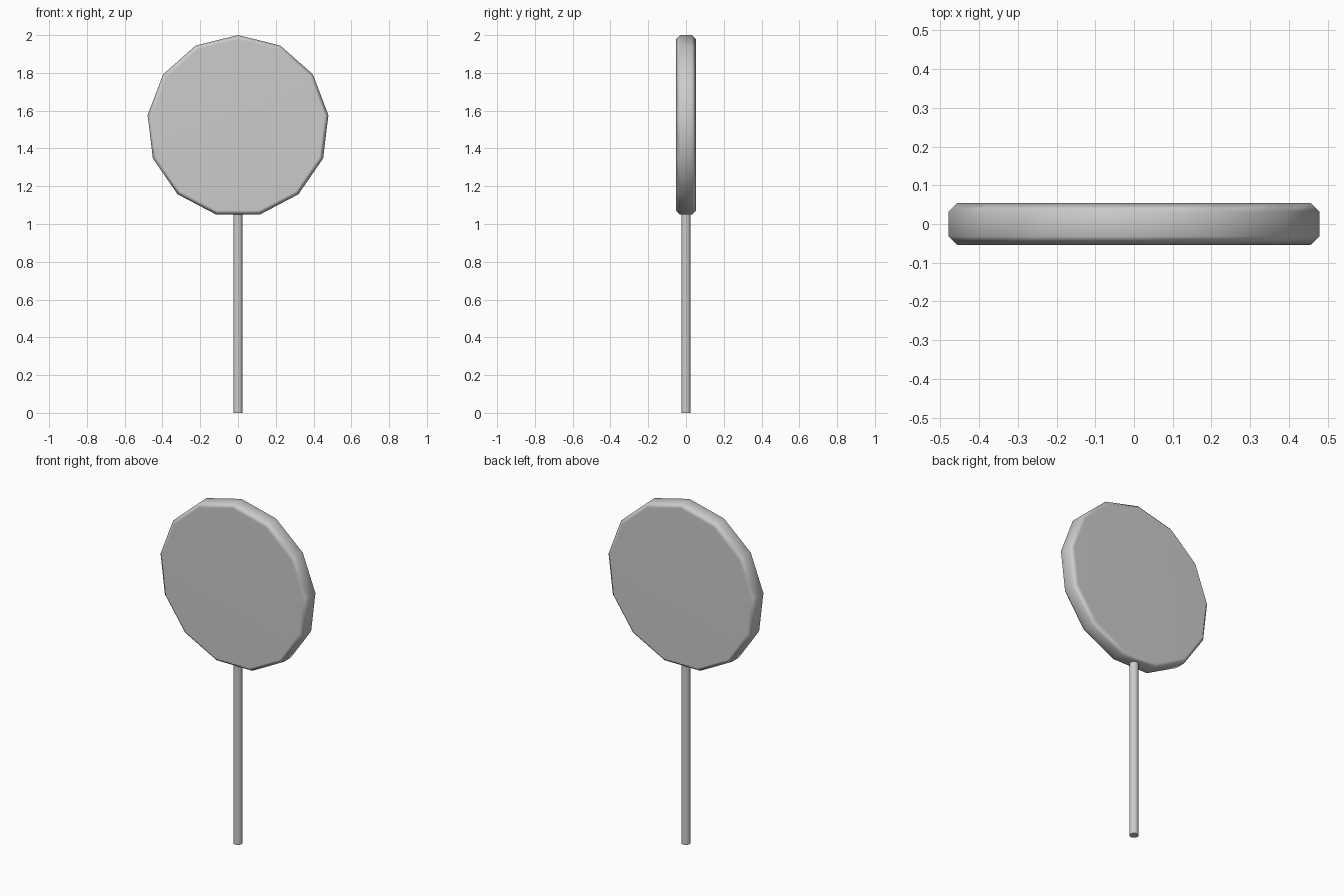
import bpy
import math

cube = bpy.data.objects.get("Cube")
if cube:
    bpy.data.objects.remove(cube, do_unlink=True)

# Single plain grey
grey = bpy.data.materials.new("plain grey")
grey.use_nodes = True
colour = (0.6, 0.6, 0.6, 1)
grey.diffuse_color = colour
grey.node_tree.nodes["Principled BSDF"].inputs["Base Color"].default_value = colour

SIDES = 13
RADIUS = 0.482
HALF_DEPTH = 0.054
CENTRE_Z = 2 - RADIUS


def cylinder(name, sides, radius, depth, z, rotation=(0, 0, 0)):
    bpy.ops.mesh.primitive_cylinder_add(
        vertices=sides, radius=radius, depth=depth, location=(0, 0, z), rotation=rotation)
    obj = bpy.context.object
    obj.name = name
    bpy.ops.object.transform_apply(location=False, rotation=True, scale=False)
    obj.data.materials.append(grey)
    return obj


# Upright disc with one corner at the top and chamfered rims
disc = cylinder("disc_head", SIDES, RADIUS, 2 * HALF_DEPTH, CENTRE_Z, (-math.pi / 2, 0, 0))
top = max(v.co.z for v in disc.data.vertices)
if top < RADIUS - 0.001:
    for v in disc.data.vertices:
        v.co.z = -v.co.z
    disc.data.flip_normals()
bpy.ops.object.shade_smooth()
chamfer = disc.modifiers.new("rim chamfer", 'BEVEL')
chamfer.width = 0.022
chamfer.segments = 1
chamfer.limit_method = 'ANGLE'
chamfer.angle_limit = math.radians(60)
normals = disc.modifiers.new("flat faces", 'WEIGHTED_NORMAL')
normals.keep_sharp = True

# Thin stick reaching a little way into the disc
STICK_TOP = 1.1
stick = cylinder("stick", 12, 0.025, STICK_TOP, STICK_TOP / 2)
bpy.ops.object.shade_smooth_by_angle(angle=math.radians(40))
